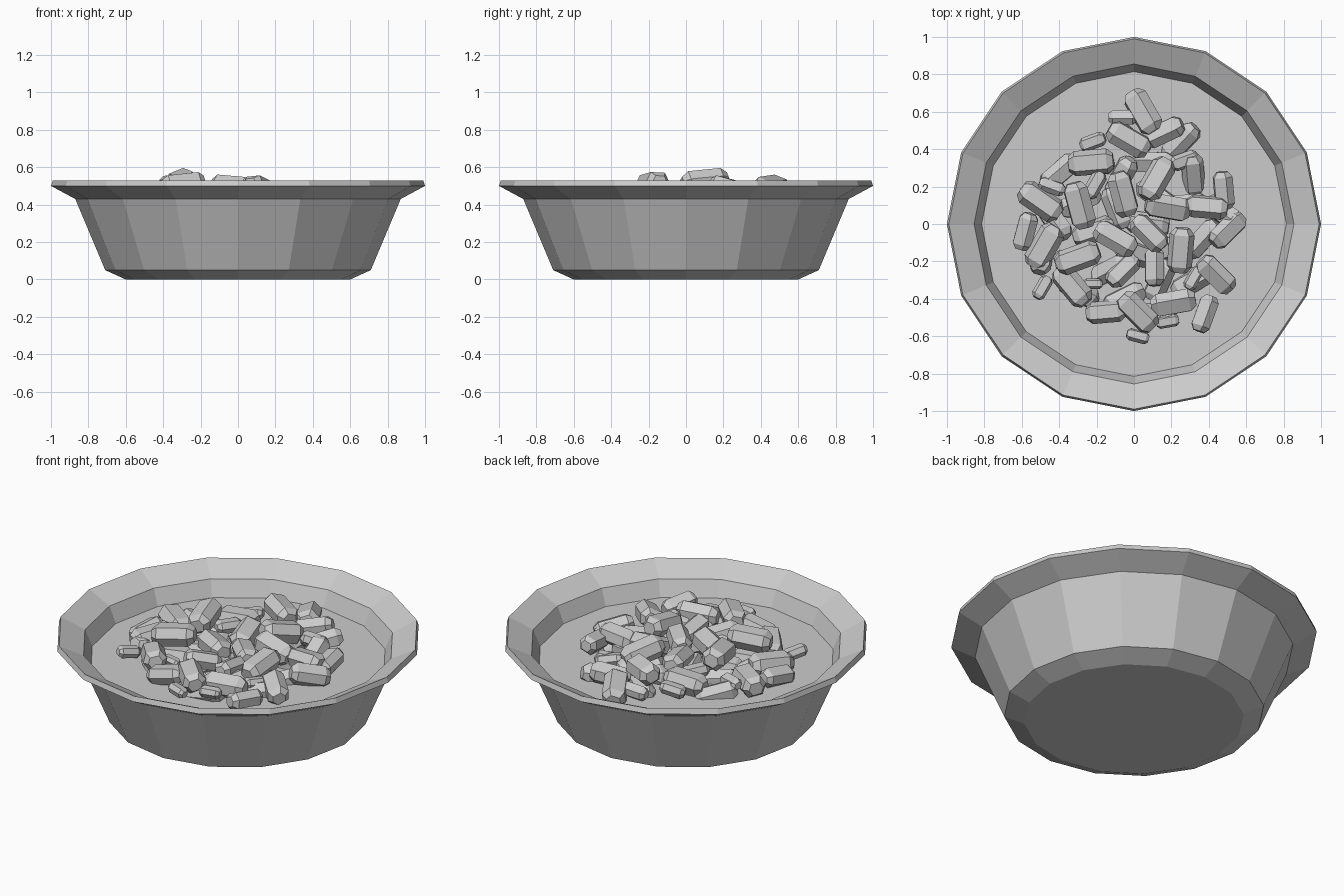
import bpy, bmesh, math, random
from mathutils import Matrix, Vector, Euler

if "Cube" in bpy.data.objects:
    bpy.data.objects.remove(bpy.data.objects["Cube"])

random.seed(7)
SIDES = 16


def add_object(name, bm):
    bmesh.ops.recalc_face_normals(bm, faces=bm.faces)
    mesh = bpy.data.meshes.new(name)
    bm.to_mesh(mesh)
    bm.free()
    obj = bpy.data.objects.new(name, mesh)
    bpy.context.collection.objects.link(obj)
    return obj


def loft(bm, rings):
    """Skin equal-length rings of points and cap both ends."""
    loops = [[bm.verts.new(p) for p in ring] for ring in rings]
    n = len(loops[0])
    for a, b in zip(loops, loops[1:]):
        for i in range(n):
            j = (i + 1) % n
            bm.faces.new((a[i], a[j], b[j], b[i]))
    bm.faces.new(loops[0][::-1])
    bm.faces.new(loops[-1])


def circle(r, z):
    return [(r * math.cos(math.tau * i / SIDES), r * math.sin(math.tau * i / SIDES), z)
            for i in range(SIDES)]


# Bowl: outer wall, flared rim, inner wall down to the floor
bm = bmesh.new()
profile = [(0.60, 0), (0.71, 0.05), (0.87, 0.43), (1.0, 0.50), (0.99, 0.53),
           (0.855, 0.465), (0.69, 0.08)]
loft(bm, [circle(r, z) for r, z in profile])
add_object("bowl", bm)

# Flat surface of the filling
bm = bmesh.new()
loft(bm, [circle(0.80, 0.33), circle(0.817, 0.37)])
add_object("filling", bm)


# Chunk: six-sided prism with tapered ends
def add_chunk(bm, pos, length, width, thick, rot):
    m = Matrix.Translation(pos) @ Euler(rot).to_matrix().to_4x4()
    section = [(-.5, 0), (-.3, -.5), (.3, -.5), (.5, 0), (.3, .5), (-.3, .5)]
    rings = []
    for t, s in ((-.5, .6), (-.36, 1), (.36, 1), (.5, .6)):
        rings.append([m @ Vector((t * length, a * width * s, b * thick * s)) for a, b in section])
    loft(bm, rings)


# Visible chunks: x, y, heading in degrees, length
chunks = [
    (-.03, .45, -30, .24), (-.23, .33, 5, .24), (-.22, .44, 20, .14), (.16, .49, 25, .22),
    (.05, .60, -60, .25), (.27, .34, 20, .15), (.12, .24, 60, .24), (-.06, .16, 105, .24),
    (-.29, .10, 105, .25), (-.44, .20, -20, .14), (-.50, .12, -35, .25), (-.58, -.04, 75, .20),
    (-.48, -.12, 60, .25), (-.30, -.18, 20, .24), (-.33, -.33, -50, .24), (-.49, -.34, 60, .13),
    (-.06, -.25, 45, .20), (-.22, -.32, 0, .10), (-.15, -.47, 5, .21), (.02, -.47, -45, .24),
    (.02, -.60, -15, .12), (.18, -.52, 10, .12), (.21, -.42, 10, .24), (.38, -.48, 70, .20),
    (.44, -.27, -45, .23), (.32, -.29, 60, .13), (.25, -.14, 85, .24), (.11, -.23, 90, .20),
    (.08, -.05, -45, .22), (-.10, -.08, -30, .24), (.18, .09, -10, .24), (.39, .09, -5, .22),
    (.50, -.03, 45, .22), (.48, .18, 95, .20), (-.21, .21, 60, .15), (-.06, .57, 0, .15)]
raised = {0: .49, 6: .48, 8: .52, 13: .51, 19: .46, 26: .46}

bm = bmesh.new()
for i, (x, y, heading, length) in enumerate(chunks):
    z = raised.get(i, 0.40 + 0.06 * (1 - math.hypot(x, y) / 0.7) + random.uniform(0, .015))
    rot = (random.uniform(-.5, .5), random.uniform(-.25, .25), math.radians(heading))
    add_chunk(bm, (x, y, z), length, length * .56, length * .45, rot)
add_object("chunks", bm)

# Lower chunks half sunk in the filling, closing the gaps
bm = bmesh.new()
for i in range(26):
    r, a = 0.52 * math.sqrt((i + .5) / 26), i * 2.4
    rot = (random.uniform(-.6, .6), random.uniform(-.5, .5), random.uniform(0, math.pi))
    add_chunk(bm, (r * math.cos(a), r * math.sin(a), .38), .23, .12, .10, rot)
add_object("sunken_chunks", bm)
